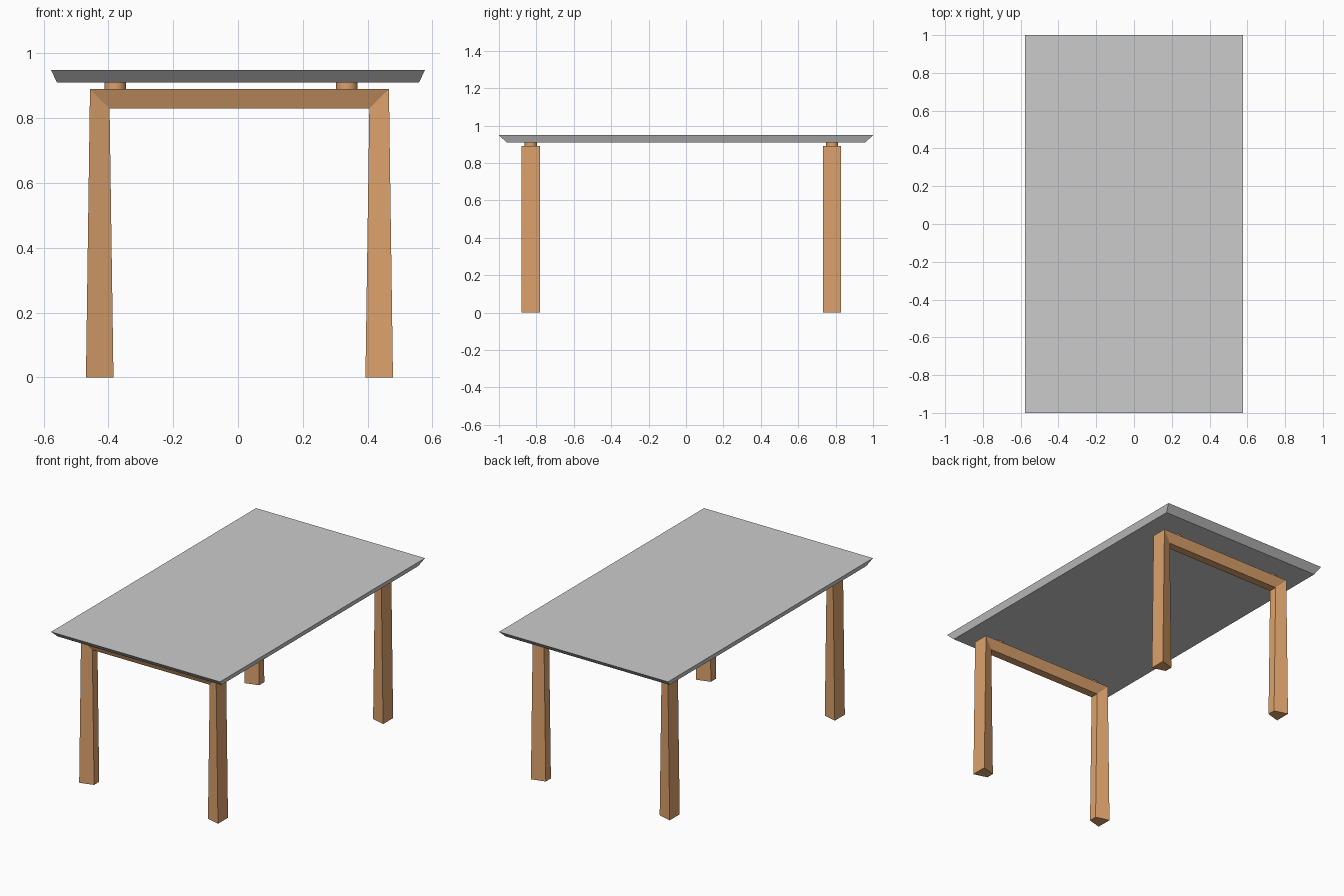
import bpy, bmesh

if "Cube" in bpy.data.objects:
    bpy.data.objects.remove(bpy.data.objects["Cube"])

wood = bpy.data.materials.new("wood")
wood.diffuse_color = (0.72, 0.36, 0.15, 1)
wood.use_nodes = True
wood.node_tree.nodes["Principled BSDF"].inputs["Base Color"].default_value = wood.diffuse_color


def loft(name, rings, mat=None):
    """Skin a list of four-point rings and cap both ends."""
    bm = bmesh.new()
    loops = [[bm.verts.new(p) for p in ring] for ring in rings]
    for a, b in zip(loops, loops[1:]):
        for i in range(4):
            j = (i + 1) % 4
            bm.faces.new((a[i], a[j], b[j], b[i]))
    bm.faces.new(loops[0])
    bm.faces.new(loops[-1])
    bmesh.ops.recalc_face_normals(bm, faces=bm.faces[:])
    mesh = bpy.data.meshes.new(name)
    bm.to_mesh(mesh)
    bm.free()
    obj = bpy.data.objects.new(name, mesh)
    bpy.context.collection.objects.link(obj)
    if mat:
        mesh.materials.append(mat)
    return obj


def rect(x, y, z):
    return [(-x, -y, z), (x, -y, z), (x, y, z), (-x, y, z)]


# Tabletop with undercut bevelled edges
loft("tabletop", [rect(0.559, 0.96, 0.91), rect(0.577, 1.0, 0.949)])

# Arch frame: mitred legs and rail, section tapers toward the inside
OUTER, INNER, OFFSET_X = 0.049, 0.025, 0.0045
half = [((0.474, 0), (0.389, 0)), ((0.4615, 0.89), (0.401, 0.83))]


def section(pair, side, y):
    (xo, zo), (xi, zi) = pair
    xo, xi = side * xo + OFFSET_X, side * xi + OFFSET_X
    return [(xo, y - OUTER, zo), (xo, y + OUTER, zo),
            (xi, y + INNER, zi), (xi, y - INNER, zi)]


for label, y in (("front", -0.83), ("back", 0.781)):
    rings = [section(p, -1, y) for p in half]
    rings += [section(p, 1, y) for p in reversed(half)]
    loft(label + "_leg_frame", rings, wood)

    # Round spacers between frame and tabletop
    for side, x in (("left", -0.379), ("right", 0.336)):
        bpy.ops.mesh.primitive_cylinder_add(
            vertices=32, radius=0.033, depth=0.02, location=(x, y, 0.90))
        spacer = bpy.context.object
        spacer.name = f"{label}_{side}_spacer"
        spacer.data.materials.append(wood)
        bpy.ops.object.shade_smooth_by_angle()
